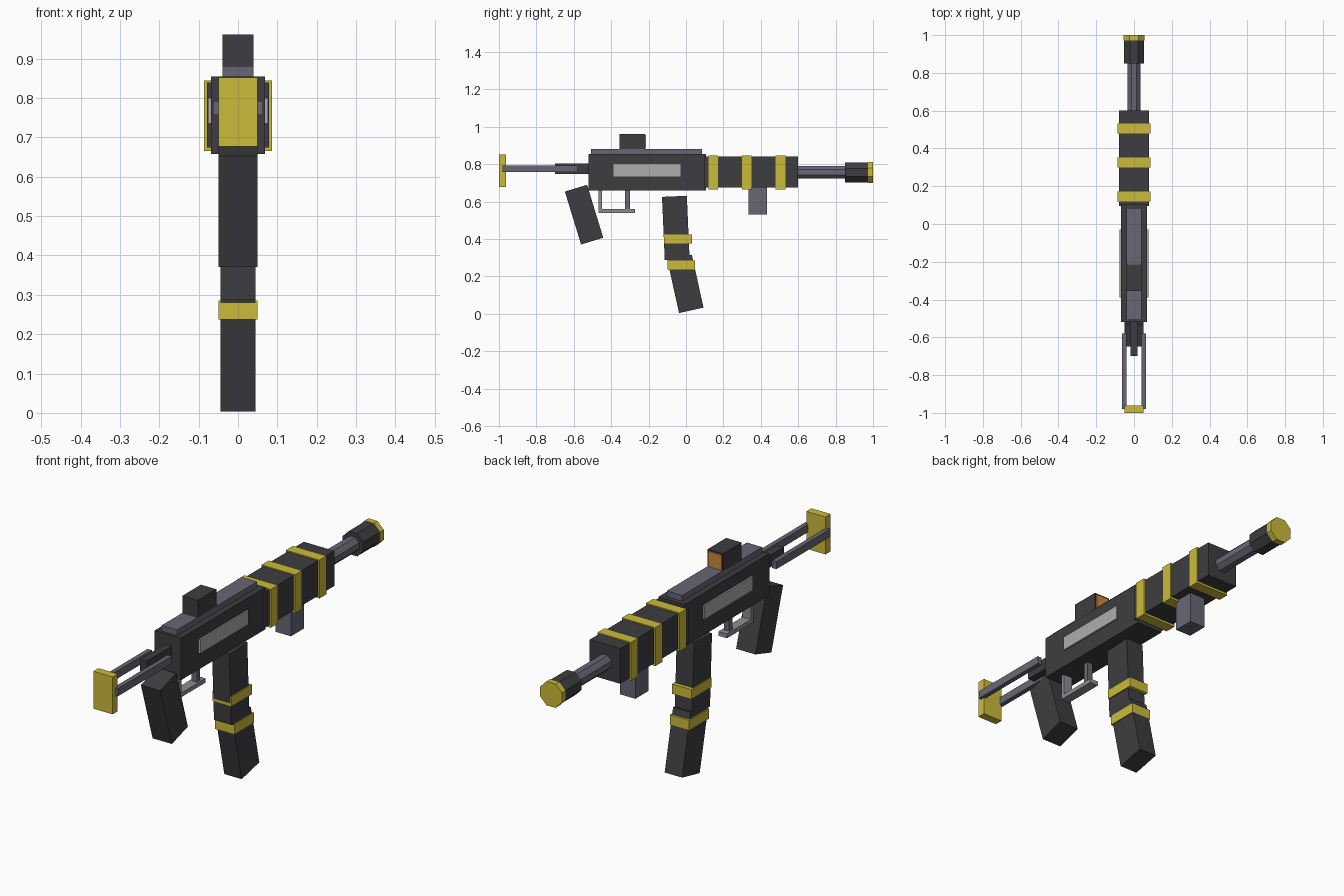
import bpy
import math

cube = bpy.data.objects.get("Cube")
if cube:
    bpy.data.objects.remove(cube, do_unlink=True)


def material(name, rgb):
    m = bpy.data.materials.new(name)
    m.use_nodes = True
    m.diffuse_color = (*rgb, 1)
    m.node_tree.nodes["Principled BSDF"].inputs["Base Color"].default_value = (*rgb, 1)
    return m


DARK = material("charcoal", (0.048, 0.047, 0.052))
STEEL = material("blue grey steel", (0.14, 0.135, 0.175))
SILVER = material("light grey", (0.42, 0.42, 0.43))
GUARD = material("mid grey", (0.27, 0.27, 0.29))
YELLOW = material("mustard yellow", (0.6, 0.5, 0.042))
ORANGE = material("amber", (0.6, 0.25, 0.05))


def box(name, mat, x, y, z, tilt=0):
    """Box from (min, max) ranges, tilted about the x axis through its centre."""
    bpy.ops.mesh.primitive_cube_add(size=1)
    ob = bpy.context.object
    ob.name = name
    ob.location = [sum(r) / 2 for r in (x, y, z)]
    ob.scale = [r[1] - r[0] for r in (x, y, z)]
    ob.rotation_euler.x = math.radians(tilt)
    ob.data.materials.append(mat)
    return ob


def mid(name, mat, half, y, z, tilt=0):
    """Box centred across the width."""
    return box(name, mat, (-half, half), y, z, tilt)


def tube(name, mat, apothem, y0, y1, z=0.756):
    """Octagonal prism along y with a flat side on top."""
    bpy.ops.mesh.primitive_cylinder_add(
        vertices=8, radius=apothem / math.cos(math.pi / 8), depth=y1 - y0,
        location=(0, (y0 + y1) / 2, z))
    ob = bpy.context.object
    ob.name = name
    ob.data.materials.append(mat)
    # spin half a side, then lay the prism along y
    ob.rotation_euler = (math.pi / 2, math.pi / 8, 0)


# Body
mid("receiver", DARK, 0.068, (-0.52, 0.107), (0.658, 0.855))
mid("top_rail", STEEL, 0.04, (-0.508, 0.085), (0.85, 0.882))
mid("handguard", DARK, 0.079, (0.095, 0.6), (0.675, 0.84))
for i, y in enumerate((0.145, 0.325, 0.505)):
    mid(f"handguard_band_{i + 1}", YELLOW, 0.087, (y - 0.026, y + 0.026), (0.665, 0.845))
mid("foregrip", STEEL, 0.04, (0.335, 0.432), (0.53, 0.68))

# Sight with lens
mid("sight", DARK, 0.04, (-0.355, -0.218), (0.878, 0.962))
mid("sight_lens", ORANGE, 0.034, (-0.22, -0.213), (0.884, 0.955))

# Barrel
tube("barrel", STEEL, 0.034, 0.58, 0.87)
tube("muzzle", DARK, 0.053, 0.85, 0.98)
tube("muzzle_cap", YELLOW, 0.056, 0.972, 1.0)

# Stock and side panels
mid("stock_mount", DARK, 0.018, (-0.7, -0.51), (0.747, 0.803))
mid("butt_plate", YELLOW, 0.05, (-1.0, -0.962), (0.677, 0.852))
for side, s in (("left", 1), ("right", -1)):
    box(f"stock_rod_{side}", STEEL, sorted((0.041 * s, 0.063 * s)), (-0.98, -0.58), (0.757, 0.793))
    box(f"side_panel_{side}", SILVER, sorted((0.066 * s, 0.076 * s)), (-0.388, -0.03), (0.735, 0.8))

# Grip and trigger
mid("pistol_grip", DARK, 0.05, (-0.607, -0.483), (0.382, 0.678), 17)
mid("trigger_guard_bottom", GUARD, 0.022, (-0.468, -0.272), (0.54, 0.56))
mid("trigger_guard_post", GUARD, 0.022, (-0.468, -0.45), (0.55, 0.665))
mid("trigger", STEEL, 0.014, (-0.325, -0.3), (0.555, 0.665))

# Magazine
mid("magazine_upper", DARK, 0.045, (-0.121, 0.012), (0.29, 0.628), 2.5)
mid("magazine_lower", DARK, 0.045, (-0.07, 0.064), (0.015, 0.305), 12.5)
mid("magazine_band_upper", YELLOW, 0.05, (-0.118, 0.032), (0.377, 0.423))
mid("magazine_band_lower", YELLOW, 0.05, (-0.098, 0.048), (0.237, 0.285))
